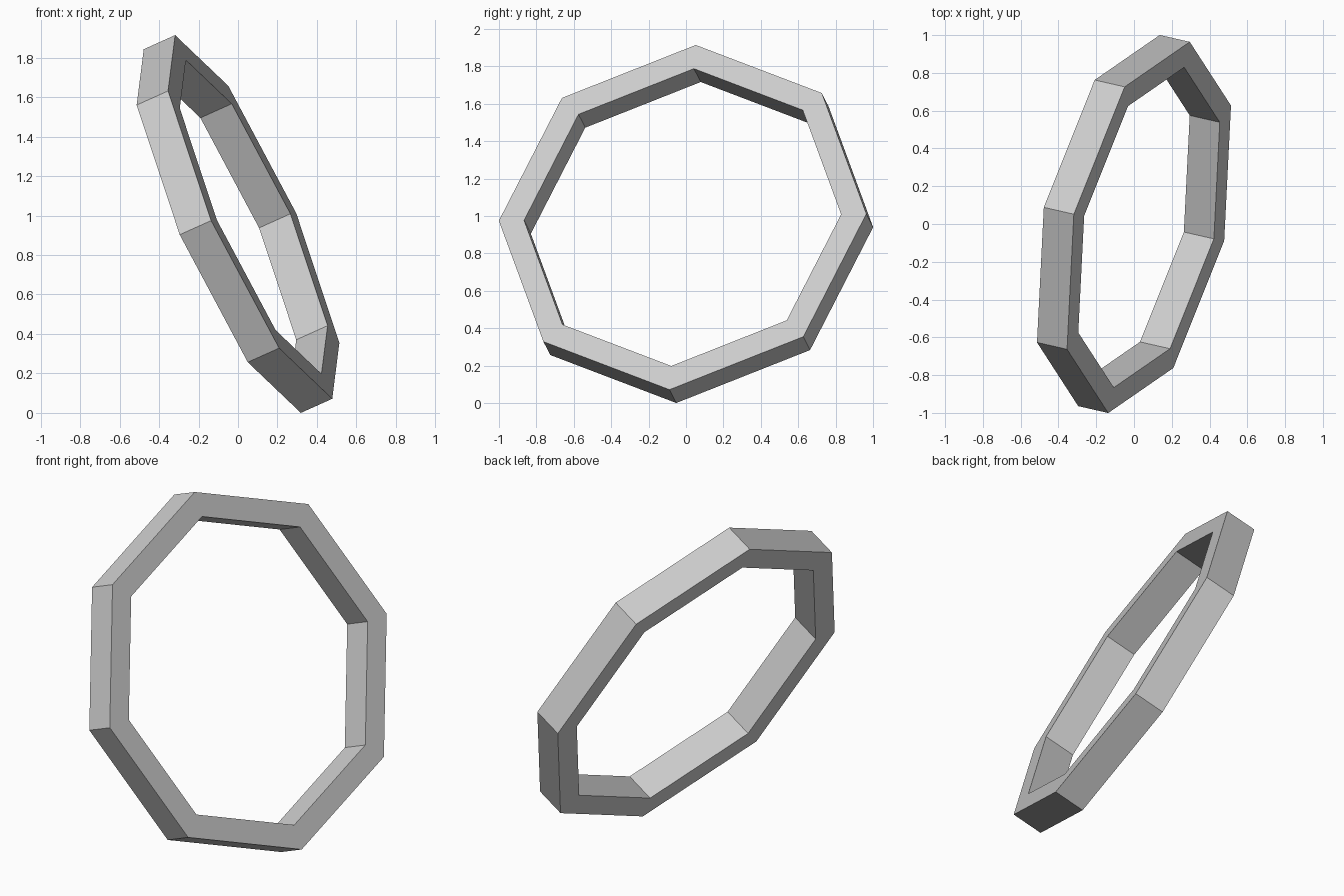
import bpy, bmesh
from math import cos, sin, tau
from mathutils import Vector, Matrix

if "Cube" in bpy.data.objects:
    bpy.data.objects.remove(bpy.data.objects["Cube"])

SIDES, OUTER, INNER, THICK = 8, 1.006, 0.868, 0.178

# Tilted frame of the ring: up = towards the top corner, axis = through the hole
up = Vector((-0.3975, 0.07, 0.92)).normalized()
axis = up.cross(Vector((0.2175, 0.983, 0.015))).normalized()
side = axis.cross(up)

# Square cross-section (radius, height along axis) swept round eight corners
profile = [(OUTER, -THICK / 2), (OUTER, THICK / 2),
           (INNER, THICK / 2), (INNER, -THICK / 2)]
bm = bmesh.new()
rings = []
for i in range(SIDES):
    a = tau * i / SIDES
    d = up * cos(a) + side * sin(a)
    rings.append([bm.verts.new(d * r + axis * h) for r, h in profile])
for i in range(SIDES):
    p, q = rings[i], rings[(i + 1) % SIDES]
    for j in range(4):
        k = (j + 1) % 4
        bm.faces.new((p[j], p[k], q[k], q[j]))
bmesh.ops.recalc_face_normals(bm, faces=bm.faces)

# Stand the ring on the ground
low = min(v.co.z for v in bm.verts)
bm.transform(Matrix.Translation((0, 0, -low)))
mesh = bpy.data.meshes.new("octagonal_ring")
bm.to_mesh(mesh)
bm.free()
bpy.context.collection.objects.link(bpy.data.objects.new("octagonal_ring", mesh))
